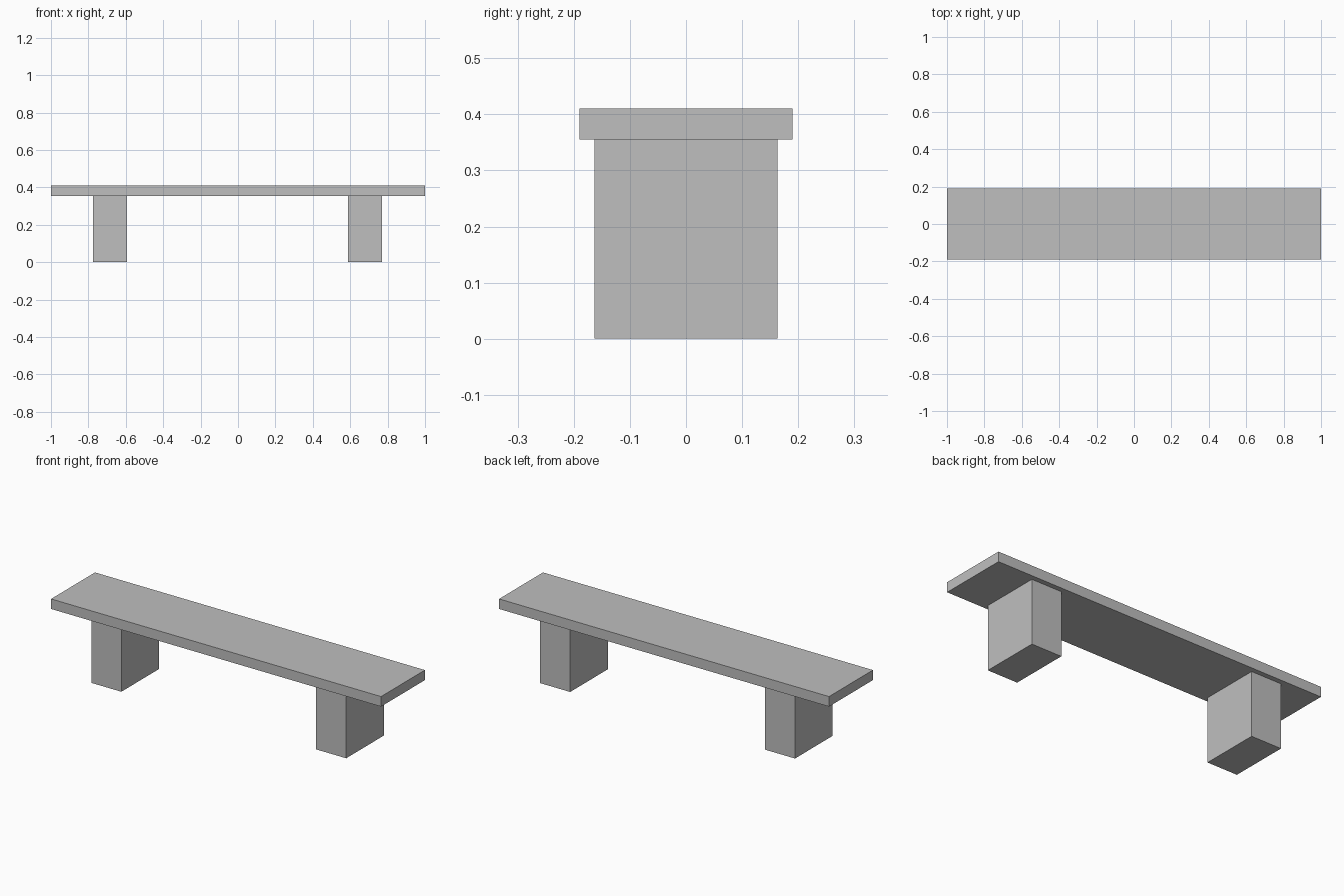
import bpy

default_cube = bpy.data.objects.get("Cube")
if default_cube:
    bpy.data.objects.remove(default_cube, do_unlink=True)

# Single stone grey
GREY = (0.52, 0.52, 0.52, 1)
stone = bpy.data.materials.new("stone_grey")
stone.use_nodes = True
stone.diffuse_color = GREY
bsdf = next(n for n in stone.node_tree.nodes if n.type == 'BSDF_PRINCIPLED')
bsdf.inputs["Base Color"].default_value = GREY


def block(name, x, size, bottom):
    """Box of the given size, resting at height bottom."""
    bpy.ops.mesh.primitive_cube_add(size=1, location=(x, 0, bottom + size[2] / 2))
    obj = bpy.context.object
    obj.name = name
    obj.scale = size
    bpy.ops.object.transform_apply(location=False, rotation=False, scale=True)
    obj.data.materials.append(stone)
    return obj


LEG_HEIGHT = 0.355

# Seat slab
block("seat_slab", 0, (2, 0.38, 0.055), LEG_HEIGHT)

# Block legs
for name, x in (("right_leg", -0.684), ("left_leg", 0.679)):
    block(name, x, (0.182, 0.326, LEG_HEIGHT), 0)
